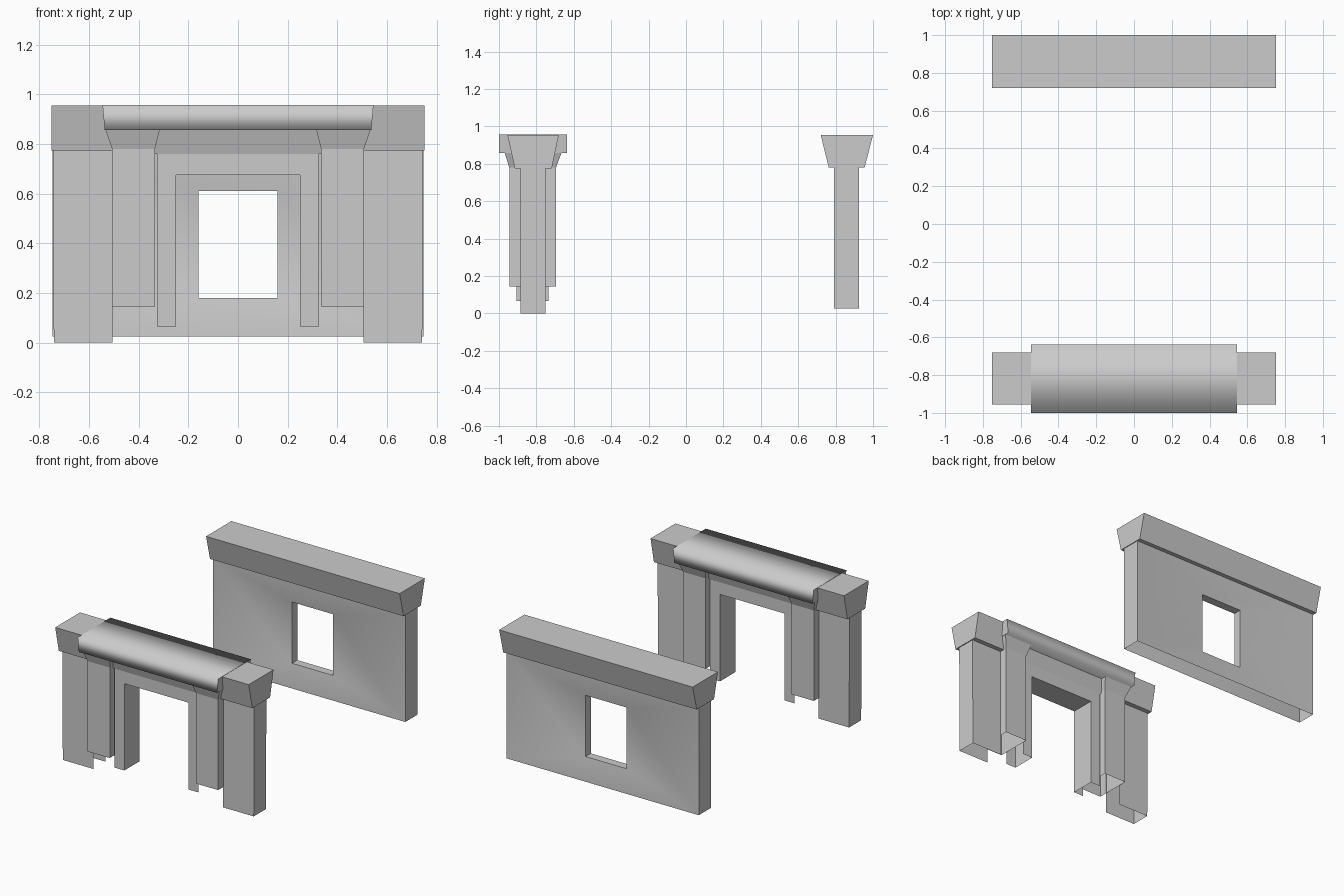
import bpy, bmesh

cube = bpy.data.objects.get("Cube")
if cube:
    bpy.data.objects.remove(cube, do_unlink=True)

GREY = (0.6, 0.6, 0.6, 1.0)
stone = bpy.data.materials.new("plain_grey_stone")
stone.use_nodes = True
stone.diffuse_color = GREY
stone.node_tree.nodes["Principled BSDF"].inputs["Base Color"].default_value = GREY


def make(name, verts, faces):
    mesh = bpy.data.meshes.new(name)
    mesh.from_pydata(verts, [], faces)
    mesh.materials.append(stone)
    ob = bpy.data.objects.new(name, mesh)
    bpy.context.collection.objects.link(ob)
    return ob


def block(name, low, high, skip=()):
    """Straight or flared block; low and high are (x0, x1, y0, y1, z)."""
    verts = []
    for x0, x1, y0, y1, z in (low, high):
        verts += [(x0, y0, z), (x1, y0, z), (x1, y1, z), (x0, y1, z)]
    sides = {"bottom": (3, 2, 1, 0), "top": (4, 5, 6, 7), "front": (0, 1, 5, 4),
             "right": (1, 2, 6, 5), "back": (2, 3, 7, 6), "left": (3, 0, 4, 7)}
    return make(name, verts, [f for k, f in sides.items() if k not in skip])


def mirrored(rect, s):
    """Rectangle flipped to the -x side when s is -1."""
    x0, x1 = sorted((s * rect[0], s * rect[1]))
    return (x0, x1, *rect[2:])


# Front gateway: end pillars, their flared copings and the inner piers
for s, side in ((1, "left"), (-1, "right")):
    inner = "left" if s > 0 else "right"
    block(side + "_end_pillar",
          mirrored((0.505, 0.742, -0.885, -0.75, 0), s),
          mirrored((0.505, 0.746, -0.885, -0.75, 0.775), s), ("bottom", "top", inner))
    block(side + "_end_coping",
          mirrored((0.505, 0.752, -0.915, -0.718, 0.775), s),
          mirrored((0.505, 0.752, -0.955, -0.68, 0.955), s))
    block(side + "_inner_pier",
          mirrored((0.335, 0.507, -0.945, -0.695, 0.145), s),
          mirrored((0.335, 0.507, -0.945, -0.695, 0.78), s), ("bottom", "top"))
    block(side + "_pier_flare",
          mirrored((0.335, 0.507, -0.945, -0.695, 0.78), s),
          mirrored((0.315, 0.535, -0.97, -0.665, 0.86), s), ("bottom", "top"))

# Door frame: two posts and a lintel, open where it meets the piers
outline = [(-0.327, 0.065), (-0.25, 0.065), (-0.25, 0.675), (0.25, 0.675),
           (0.25, 0.065), (0.327, 0.065), (0.327, 0.76), (-0.327, 0.76)]
n = len(outline)
verts = [(x, y, z) for y in (-0.905, -0.735) for x, z in outline]
faces = [tuple(range(n)), tuple(reversed(range(n, 2 * n)))]
faces += [(i + 1, i, i + n, i + n + 1) for i in (1, 2, 3)]
make("door_frame", verts, faces)
block("lintel_flare", (-0.335, 0.335, -0.905, -0.735, 0.76),
      (-0.335, 0.335, -0.935, -0.705, 0.86), ("bottom", "top", "left", "right"))

# Gateway capstone: softly shaded along its length, crisp at the ends
cap = block("gateway_capstone", (-0.537, 0.537, -1.0, -0.637, 0.857),
            (-0.546, 0.546, -1.0, -0.637, 0.957))
bm = bmesh.new()
bm.from_mesh(cap.data)
for f in bm.faces:
    f.smooth = True
    if abs(f.normal.x) > 0.9:
        for e in f.edges:
            e.smooth = False
bm.to_mesh(cap.data)
bm.free()

# Back wall: faces sink gently towards the window opening, bottom is open
rings = [((-0.747, 0.747, 0.025, 0.78), 0.79), ((-0.16, 0.16, 0.18, 0.61), 0.828),
         ((-0.16, 0.16, 0.18, 0.61), 0.887), ((-0.747, 0.747, 0.025, 0.78), 0.925)]
verts = []
for (x0, x1, z0, z1), y in rings:
    verts += [(x0, y, z0), (x1, y, z0), (x1, y, z1), (x0, y, z1)]
faces = []
for r in range(4):
    for i in range(4):
        if r == 3 and i in (0, 2):
            continue
        j, a, b = (i + 1) % 4, 4 * r, 4 * ((r + 1) % 4)
        faces.append((a + i, a + j, b + j, b + i))
wall = make("back_wall", verts, faces)
bpy.ops.object.select_all(action="DESELECT")
wall.select_set(True)
bpy.context.view_layer.objects.active = wall
bpy.ops.object.shade_smooth_by_angle(angle=0.6)

# Flared coping of the back wall
block("back_wall_coping", (-0.752, 0.752, 0.763, 0.955, 0.78),
      (-0.752, 0.752, 0.72, 1.0, 0.955))
